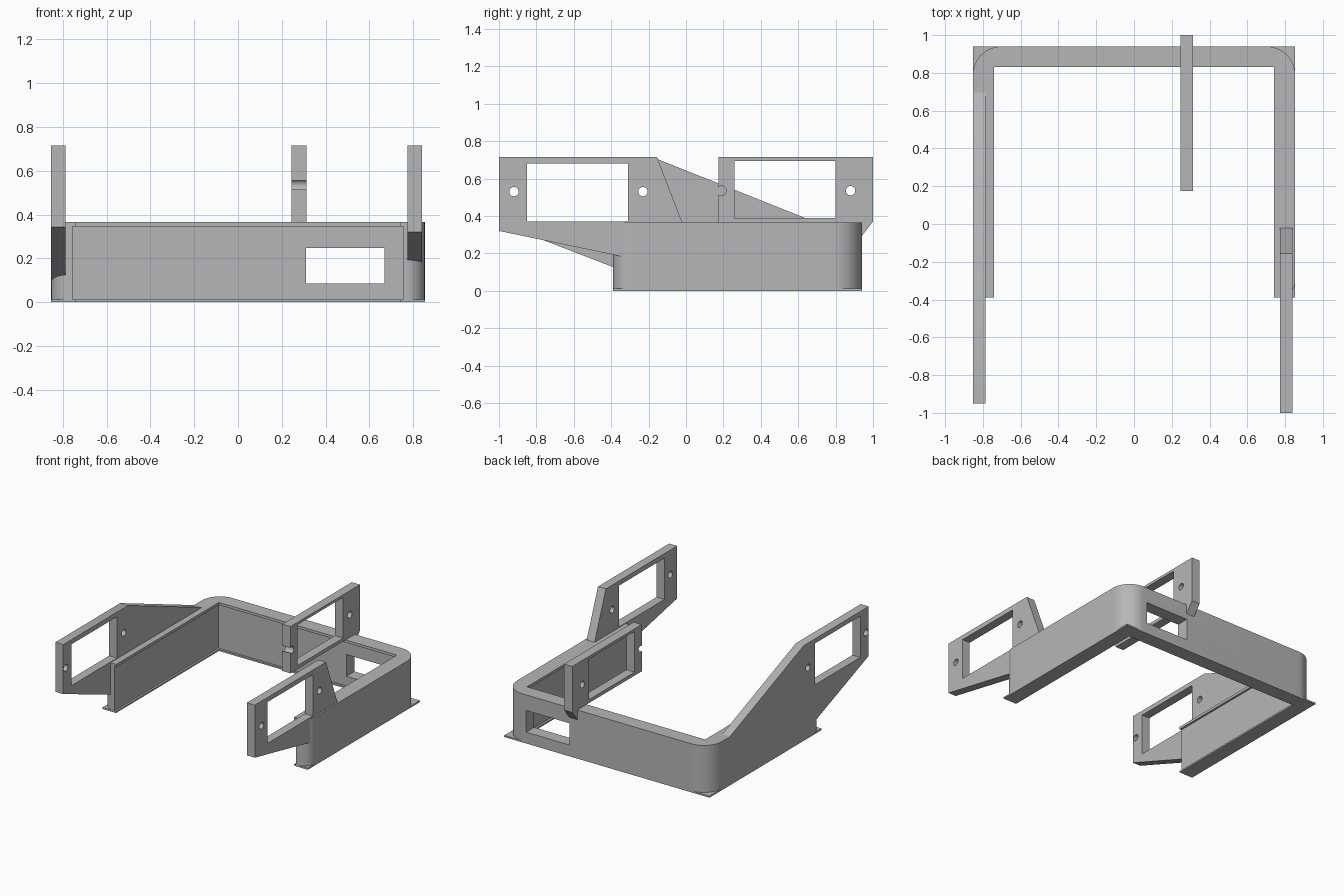
import bpy, bmesh, math
from mathutils import Matrix, Vector

if "Cube" in bpy.data.objects:
    bpy.data.objects.remove(bpy.data.objects["Cube"], do_unlink=True)

GREY = (0.47, 0.47, 0.47, 1)
mat = bpy.data.materials.new("plain_grey")
mat.use_nodes = True
mat.diffuse_color = GREY
mat.node_tree.nodes["Principled BSDF"].inputs["Base Color"].default_value = GREY

# Profile axes (y, z) extruded along x
SIDEWAYS = Matrix(((0, 0, 1, 0), (1, 0, 0, 0), (0, 1, 0, 0), (0, 0, 0, 1)))


def rounded(corners, steps=14):
    """Outline from (x, y, radius) right-angled corners."""
    out = []
    for i, (x, y, r) in enumerate(corners):
        p = Vector((x, y))
        if not r:
            out.append(p)
            continue
        a = (Vector(corners[i - 1][:2]) - p).normalized() * r
        b = (Vector(corners[(i + 1) % len(corners)][:2]) - p).normalized() * r
        for k in range(steps + 1):
            t = k / steps * math.pi / 2
            out.append(p + a + b - b * math.cos(t) - a * math.sin(t))
    return out


def rect(x0, x1, y0, y1):
    return [(x0, y0), (x1, y0), (x1, y1), (x0, y1)]


def circle(x, y, r=0.025, n=24, start=0.0, sweep=2 * math.pi):
    return [(x + r * math.cos(start + sweep * k / n),
             y + r * math.sin(start + sweep * k / n)) for k in range(n)]


def extrude(name, loops, lo, hi, frame=Matrix()):
    """Fill the outline minus its holes and extrude it from lo to hi."""
    curve = bpy.data.curves.new(name, "CURVE")
    curve.dimensions, curve.fill_mode = "2D", "BOTH"
    curve.extrude = (hi - lo) / 2
    for loop in loops:
        spline = curve.splines.new("POLY")
        spline.points.add(len(loop) - 1)
        for point, (x, y) in zip(spline.points, loop):
            point.co = (x, y, 0, 1)
        spline.use_cyclic_u = True
    temp = bpy.data.objects.new(name + "_outline", curve)
    bpy.context.scene.collection.objects.link(temp)
    deps = bpy.context.evaluated_depsgraph_get()
    mesh = bpy.data.meshes.new_from_object(temp.evaluated_get(deps))
    bpy.data.objects.remove(temp, do_unlink=True)
    mesh.transform(frame @ Matrix.Translation((0, 0, (lo + hi) / 2)))
    bm = bmesh.new()
    bm.from_mesh(mesh)
    bmesh.ops.remove_doubles(bm, verts=bm.verts, dist=1e-5)
    bmesh.ops.recalc_face_normals(bm, faces=bm.faces)
    bm.to_mesh(mesh)
    bm.free()
    mesh.name = name
    mesh.materials.clear()
    mesh.materials.append(mat)
    obj = bpy.data.objects.new(name, mesh)
    bpy.context.scene.collection.objects.link(obj)
    return obj


def u_outline(inner_x, inner_y, back_r, front_r):
    w, front, back = 0.853, -0.39, 0.94
    return rounded([
        (w, front, front_r), (w, back, back_r), (-w, back, back_r), (-w, front, front_r),
        (-inner_x, front, 0), (-inner_x, inner_y, 0), (inner_x, inner_y, 0), (inner_x, front, 0)])


# U-shaped frame: square base plate, rounded wall, top flange
parts = [
    extrude("base_plate", [u_outline(0.74, 0.83, 0, 0)], 0, 0.012),
    extrude("top_flange", [u_outline(0.74, 0.83, 0.15, 0.09)], 0.345, 0.365),
]
wall = extrude("frame_wall", [u_outline(0.755, 0.845, 0.15, 0.09)], 0.012, 0.345)
parts.append(wall)

# Window through the back wall
cutter = extrude("window_cutter", [rect(0.31, 0.67, 0.7, 1.1)], 0.085, 0.248)
cutter.hide_render = True
cut = wall.modifiers.new("window", "BOOLEAN")
cut.operation, cut.solver, cut.object = "DIFFERENCE", "EXACT", cutter
deps = bpy.context.evaluated_depsgraph_get()
cut_mesh = bpy.data.meshes.new_from_object(wall.evaluated_get(deps))
wall.modifiers.clear()
wall.data = cut_mesh
bpy.data.objects.remove(cutter, do_unlink=True)

# Front brackets, sharing one opening and pair of bolt holes
TOP = 0.715
openings = [rect(-0.85, -0.31, 0.37, 0.68), circle(-0.92, 0.53), circle(-0.23, 0.53)]
right_side = [(-0.95, 0.343), (-0.30, 0.092), (-0.30, 0.364), (0.70, 0.364),
              (-0.18, TOP), (-0.95, TOP)]
left_side = [(-1.0, 0.32), (-0.30, 0.174), (-0.30, 0.364), (-0.02, 0.364),
             (-0.155, TOP), (-1.0, TOP)]
parts.append(extrude("right_bracket", [right_side] + openings, -0.853, -0.787, SIDEWAYS))
parts.append(extrude("left_bracket", [left_side] + openings, 0.774, 0.84, SIDEWAYS))

# Back bracket: front hole breaks through its edge, wedge foot behind the wall
edge, hole_y, hole_z, r = 0.175, 0.19, 0.535, 0.025
gap = math.acos((edge - hole_y) / r)
notch = circle(hole_y, hole_z, r, 20, gap, -2 * gap)
notch.append((edge, hole_z - r * math.sin(gap)))
back_side = notch + [(edge, 0.364), (0.93, 0.364), (0.93, 0.28), (1.0, 0.37),
                     (1.0, TOP), (edge, TOP)]
parts.append(extrude("back_bracket",
                     [back_side, rect(0.26, 0.80, 0.39, 0.695), circle(0.88, 0.535)],
                     0.245, 0.313, SIDEWAYS))

# Smooth the rounded corners, keep edges crisp
bpy.ops.object.select_all(action="DESELECT")
for part in parts:
    part.select_set(True)
bpy.context.view_layer.objects.active = wall
bpy.ops.object.shade_smooth_by_angle(angle=math.radians(30))
